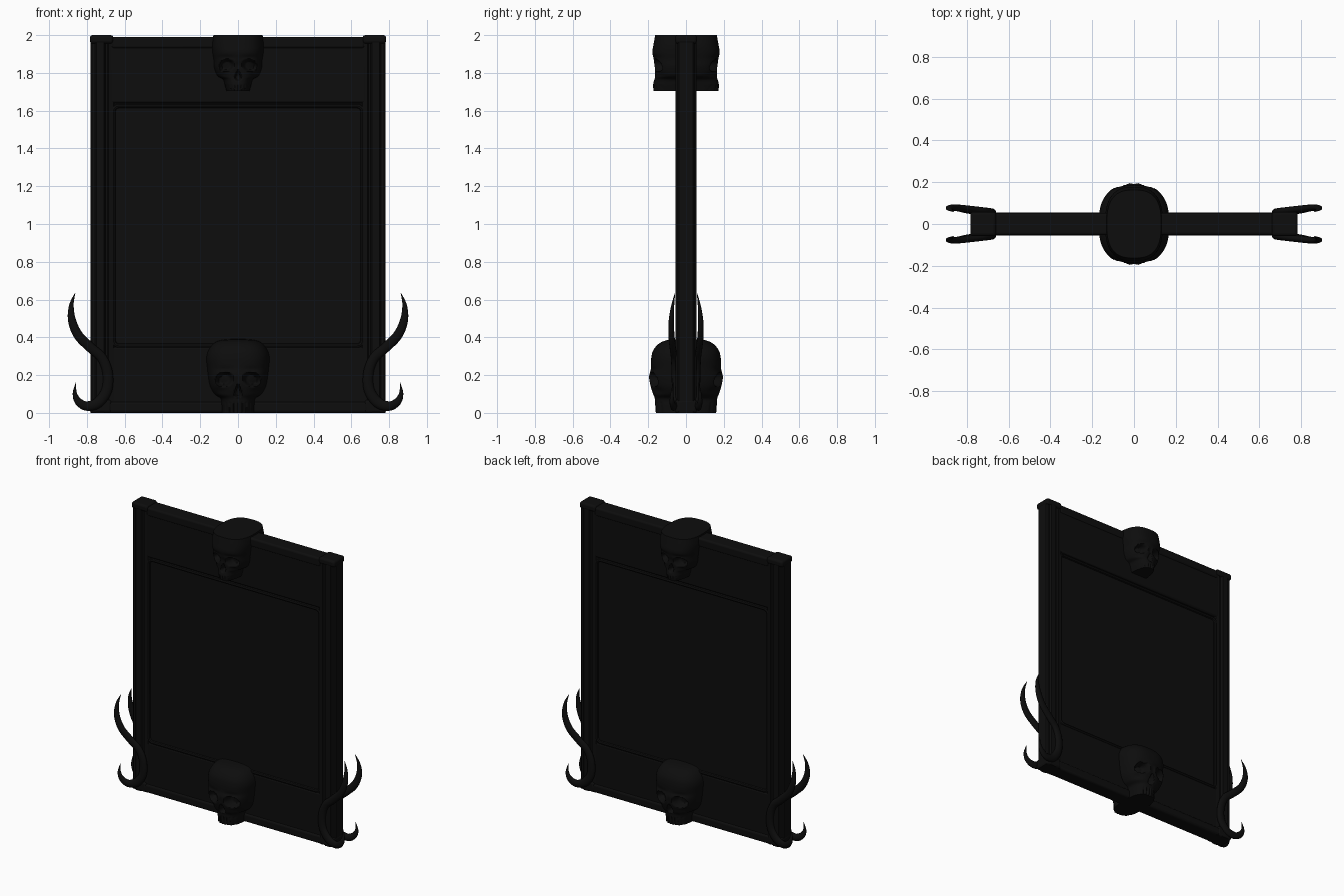
import bpy, bmesh, math
from mathutils import Vector

if "Cube" in bpy.data.objects:
    bpy.data.objects.remove(bpy.data.objects["Cube"])

dark = bpy.data.materials.new("dark_iron")
dark.diffuse_color = (0.004, 0.004, 0.004, 1)
dark.use_nodes = True
dark.node_tree.nodes["Principled BSDF"].inputs["Base Color"].default_value = dark.diffuse_color


def finish(name, bm, mirror=(), bevel=0, smooth=40):
    bmesh.ops.recalc_face_normals(bm, faces=bm.faces[:])
    me = bpy.data.meshes.new(name)
    bm.to_mesh(me)
    bm.free()
    ob = bpy.data.objects.new(name, me)
    bpy.context.collection.objects.link(ob)
    me.materials.append(dark)
    if bevel:
        m = ob.modifiers.new("bevel", 'BEVEL')
        m.width, m.segments = bevel, 3
    if mirror:
        m = ob.modifiers.new("mirror", 'MIRROR')
        m.use_axis = ['X' in mirror, 'Y' in mirror, False]
        m.use_mirror_merge = False
    bpy.ops.object.select_all(action='DESELECT')
    ob.select_set(True)
    bpy.context.view_layer.objects.active = ob
    bpy.ops.object.shade_smooth_by_angle(angle=math.radians(smooth))
    return ob


def box(name, lo, hi, bevel=0, mirror=()):
    bm = bmesh.new()
    bmesh.ops.create_cube(bm, size=1)
    for v in bm.verts:
        v.co = [(a + b) / 2 + c * (b - a) for a, b, c in zip(lo, hi, v.co)]
    return finish(name, bm, mirror, bevel)


def spline(pts, steps):
    # Catmull-Rom through tuples of any length
    P = [pts[0]] + list(pts) + [pts[-1]]
    out = []
    for i in range(1, len(P) - 2):
        a, b, c, d = P[i - 1:i + 3]
        for k in range(steps):
            t = k / steps
            out.append([0.5 * (2 * q + (r - p) * t + (2 * p - 5 * q + 4 * r - s) * t * t
                        + (3 * q - p - 3 * r + s) * t ** 3) for p, q, r, s in zip(a, b, c, d)])
    return out + [list(pts[-1])]


def skin(rings, closed=False):
    bm = bmesh.new()
    vs = [[bm.verts.new(p) for p in r] for r in rings]
    n = len(vs[0])
    pairs = list(zip(vs, vs[1:])) + ([(vs[-1], vs[0])] if closed else [])
    for a, b in pairs:
        for j in range(n):
            k = (j + 1) % n
            bm.faces.new((a[j], a[k], b[k], b[j]))
    if not closed:
        bm.faces.new(vs[0])
        bm.faces.new(vs[-1])
    return bm


def dent(r, soft=0.45):
    t = max(0, min(1, (1 - r) / soft))
    return t * t * (3 - 2 * t)


def skull(name, rows, base, s):
    # two-faced skull: lofted rows (z, half width, half depth), sockets pressed in
    rings = []
    for z, w, d in spline(rows, 8):
        ring = []
        v = (z - base) / s
        for i in range(128):
            a = math.tau * i / 128
            c, sn = math.cos(a), math.sin(a)
            r = (abs(c) ** 2.7 + abs(sn) ** 2.7) ** (-1 / 2.7)
            x, y = w * r * c, d * r * sn
            u = abs(x) / s
            eye = dent(math.hypot((u - 0.072) / 0.05, (v - 0.178 + 0.15 * (u - 0.072)) / 0.043))
            nose = dent(math.hypot(u / max(0.006, 0.028 - 0.35 * (v - 0.09)), (v - 0.115) / 0.038))
            brow = math.exp(-((v - 0.228) / 0.016) ** 2 - ((u - 0.07) / 0.05) ** 2)
            cheek = math.exp(-((v - 0.118) / 0.02) ** 2 - ((u - 0.095) / 0.03) ** 2)
            bridge = math.exp(-((v - 0.18) / 0.025) ** 2 - (u / 0.014) ** 2)
            teeth = 0.006 * (0.5 + 0.5 * math.cos(u * 300)) ** 4 if v < 0.055 else 0
            push = s * (0.06 * eye + 0.045 * nose - 0.008 * brow - 0.01 * cheek
                        - 0.006 * bridge + teeth) * min(1, 2 * abs(sn))
            y -= math.copysign(push, y)
            ring.append((x, y, z))
        rings.append(ring)
    return finish(name, skin(rings), smooth=50)


# Slab, top and bottom beams
box("recessed_panel", (-0.69, -0.035, 0.02), (0.69, 0.035, 1.98))
box("top_beam", (-0.68, -0.048, 1.64), (0.68, 0.048, 1.99), 0.012)
box("top_moulding", (-0.67, -0.053, 1.93), (0.67, 0.053, 1.99), 0.012)
box("bottom_beam", (-0.68, -0.046, 0.0), (0.68, 0.046, 0.35), 0.012)
box("bottom_moulding", (-0.70, -0.055, 0.0), (0.70, 0.055, 0.06), 0.014)

# Side posts with a stepped, grooved section
half = [(0.65, 0.036), (0.66, 0.046), (0.685, 0.05), (0.692, 0.043), (0.702, 0.043),
        (0.71, 0.055), (0.75, 0.055), (0.757, 0.047), (0.772, 0.047), (0.782, 0.038)]
section = half + [(x, -y) for x, y in reversed(half)]
finish("side_post", skin([[(x, y, z) for x, y in section] for z in (0.0, 1.99)]), 'X', smooth=25)
box("post_cap", (0.66, -0.058, 1.955), (0.784, 0.058, 2.0), 0.014, 'X')
box("post_foot", (0.67, -0.058, 0.0), (0.784, 0.058, 0.07), 0.014, 'X')

# Rounded trim around the recess
rings = []
for cx, cz, a0 in ((0.63, 1.595, 0), (-0.63, 1.595, 90), (-0.63, 0.385, 180), (0.63, 0.385, 270)):
    for k in range(7):
        a = math.radians(a0 + 15 * k)
        rings.append([(cx + (0.03 + 0.012 * math.cos(b)) * math.cos(a), -0.037 + 0.012 * math.sin(b),
                       cz + (0.03 + 0.012 * math.cos(b)) * math.sin(a))
                      for b in [math.tau * j / 8 for j in range(8)]])
finish("recess_trim", skin(rings, True), 'Y')

# Corner horns: one S-shaped sweep ending in a tall and a short point
path = [(0.862, 0.058, 0.635, 0.001), (0.882, 0.07, 0.57, 0.012), (0.879, 0.078, 0.49, 0.021),
        (0.845, 0.077, 0.41, 0.025), (0.78, 0.07, 0.345, 0.026), (0.72, 0.063, 0.29, 0.026),
        (0.69, 0.059, 0.21, 0.027), (0.695, 0.057, 0.12, 0.028), (0.74, 0.06, 0.055, 0.028),
        (0.80, 0.067, 0.036, 0.025), (0.845, 0.074, 0.06, 0.02), (0.864, 0.074, 0.105, 0.011),
        (0.858, 0.068, 0.16, 0.001)]
pts = spline(path, 6)
rings = []
for i, (x, y, z, r) in enumerate(pts):
    p, q = pts[max(0, i - 1)], pts[min(len(pts) - 1, i + 1)]
    n = Vector((q[2] - z + z - p[2], 0, p[0] - q[0])).normalized()
    rings.append([Vector((x, -y, z)) + n * r * math.cos(b) + Vector((0, 0.65 * r * math.sin(b), 0))
                  for b in [math.tau * j / 12 for j in range(12)]])
finish("corner_horns", skin(rings), 'XY', smooth=60)

# Skulls: each faces front and back
skull("bottom_skull", [(0, 0.085, 0.16), (0.04, 0.088, 0.163), (0.075, 0.092, 0.165), (0.1, 0.125, 0.175),
                       (0.14, 0.148, 0.187), (0.19, 0.158, 0.196), (0.24, 0.164, 0.186),
                       (0.29, 0.168, 0.184), (0.33, 0.158, 0.174), (0.365, 0.132, 0.145),
                       (0.385, 0.09, 0.1), (0.392, 0.01, 0.012)], 0.0, 1.0)
skull("top_skull", [(1.705, 0.062, 0.172), (1.735, 0.07, 0.174), (1.765, 0.08, 0.168), (1.785, 0.11, 0.164),
                    (1.83, 0.128, 0.166), (1.87, 0.13, 0.172), (1.91, 0.136, 0.178),
                    (1.95, 0.138, 0.172), (2.0, 0.13, 0.163)], 1.69, 0.84)
